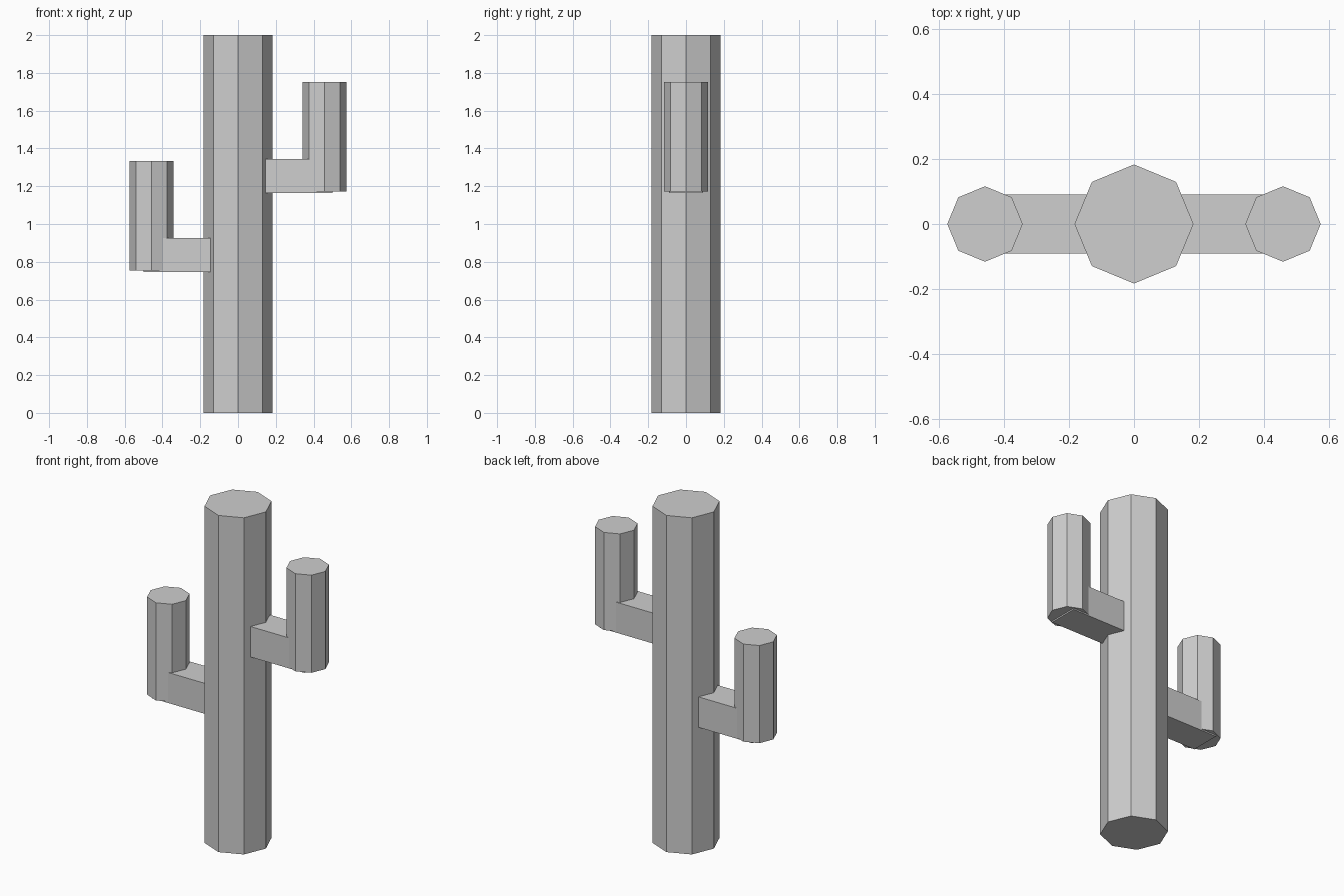
import bpy, bmesh
from mathutils import Matrix

if "Cube" in bpy.data.objects:
    bpy.data.objects.remove(bpy.data.objects["Cube"])

grey = bpy.data.materials.new("plain_grey")
grey.diffuse_color = (0.62, 0.62, 0.62, 1)
grey.use_nodes = True
grey.node_tree.nodes["Principled BSDF"].inputs["Base Color"].default_value = grey.diffuse_color


def add_object(name, bm):
    mesh = bpy.data.meshes.new(name)
    bm.to_mesh(mesh)
    bm.free()
    mesh.materials.append(grey)
    obj = bpy.data.objects.new(name, mesh)
    bpy.context.collection.objects.link(obj)


def column(name, x, radius, z0, z1):
    """Upright eight-sided prism with corners on the axes."""
    bm = bmesh.new()
    bmesh.ops.create_cone(bm, cap_ends=True, segments=8, radius1=radius, radius2=radius,
                          depth=z1 - z0, matrix=Matrix.Translation((x, 0, (z0 + z1) / 2)))
    add_object(name, bm)


def beam(name, x0, x1, width, z0, z1):
    """Square horizontal bar along x."""
    bm = bmesh.new()
    size = Matrix.Diagonal((abs(x1 - x0), width, z1 - z0, 1))
    bmesh.ops.create_cube(bm, size=1, matrix=Matrix.Translation(((x0 + x1) / 2, 0, (z0 + z1) / 2)) @ size)
    add_object(name, bm)


# Main stem
column("trunk", 0, 0.183, 0, 2)

# Two arms: a bar out of the trunk and an upright tip, the right one higher
for side, sign, z in (("left", -1, 0.745), ("right", 1, 1.163)):
    beam(side + "_arm_branch", sign * 0.13, sign * 0.5, 0.182, z, z + 0.181)
    column(side + "_arm_tip", sign * 0.458, 0.116, z + 0.008, z + 0.588)
